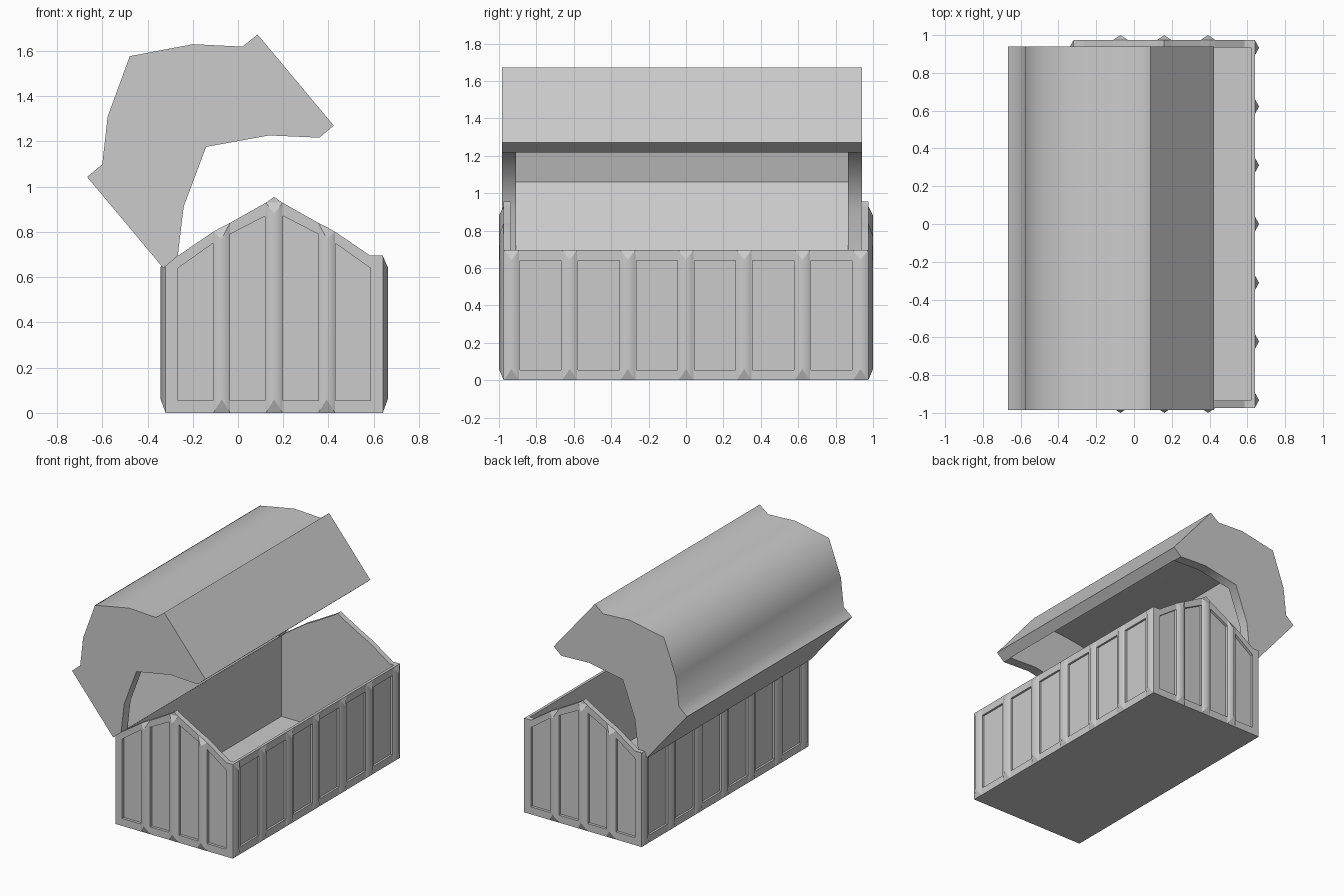
import bpy, bmesh, math
from mathutils import Vector

if "Cube" in bpy.data.objects:
    bpy.data.objects.remove(bpy.data.objects["Cube"])

CX = 0.16            # body centre in x
HX, HY = 0.48, 0.975  # body half sizes


def finish(name, bm):
    bmesh.ops.recalc_face_normals(bm, faces=bm.faces)
    me = bpy.data.meshes.new(name)
    bm.to_mesh(me)
    bm.free()
    ob = bpy.data.objects.new(name, me)
    bpy.context.collection.objects.link(ob)
    return ob


def add_prism(bm, pts, place, a, b, smooth=()):
    """Extrude a 2D profile from depth a to b; place maps (p, q, depth) to 3D."""
    lo = [bm.verts.new(place(p, q, a)) for p, q in pts]
    hi = [bm.verts.new(place(p, q, b)) for p, q in pts]
    bm.faces.new(lo)
    bm.faces.new(hi)
    n = len(pts)
    for i in range(n):
        j = (i + 1) % n
        f = bm.faces.new((lo[i], lo[j], hi[j], hi[i]))
        f.smooth = i in smooth


def prism(name, pts, place, a, b, smooth=()):
    bm = bmesh.new()
    add_prism(bm, pts, place, a, b, smooth)
    return finish(name, bm)


def cut(ob, cutter):
    m = ob.modifiers.new("cut", 'BOOLEAN')
    m.operation, m.solver, m.object = 'DIFFERENCE', 'EXACT', cutter
    bpy.context.view_layer.objects.active = ob
    bpy.ops.object.modifier_apply(modifier=m.name)
    bpy.data.objects.remove(cutter)


def end_place(p, z, y):    # profile in x-z, extruded along y
    return Vector((CX + p, y, z))


def side_place(p, z, x):   # profile in y-z, extruded along x
    return Vector((CX + x, p, z))


# Body: gabled box, hollowed
half = [(0.48, 0.695), (0.425, 0.695), (0.27, 0.80), (0.235, 0.82), (0.195, 0.84), (0.035, 0.93)]
gable = [(-HX, 0), (HX, 0)] + half + [(0, 0.955)] + [(-p, z) for p, z in reversed(half)]
body = prism("chest_body", gable, end_place, -HY, HY)
cut(body, prism("hollow", [(-0.46, 0.07), (0.46, 0.07), (0.46, 1.2), (-0.46, 1.2)],
                end_place, -0.935, 0.935))

# Recessed panels on all four walls
bm = bmesh.new()
end_panels = [(0.04, 0.195, 0.87, 0.79), (0.27, 0.425, 0.75, 0.64)]
for s in (-1, 1):
    for m in (-1, 1):
        for p0, p1, z0, z1 in end_panels:
            pts = [(m * p0, 0.055), (m * p1, 0.055), (m * p1, z1), (m * p0, z0)]
            add_prism(bm, pts, end_place, s * (HY - 0.02), s * (HY + 0.05))
    for i in range(6):
        c = (i - 2.5) * 0.311
        pts = [(c - 0.11, 0.055), (c + 0.11, 0.055), (c + 0.11, 0.64), (c - 0.11, 0.64)]
        add_prism(bm, pts, side_place, s * (HX - 0.015), s * (HX + 0.05))
cut(body, finish("panel_cutters", bm))


# Ridged ribs between the panels
def add_rib(bm, place, c, w, top, slope, base, out):
    v = [bm.verts.new(place(*k)) for k in (
        (c - w, 0, base), (c + w, 0, base),
        (c + w, top + slope * w, base), (c - w, top - slope * w, base),
        (c, 0.06, out), (c, top - 0.05, out))]
    for f in ((0, 1, 4), (1, 2, 5, 4), (2, 3, 5), (3, 0, 4, 5), (3, 2, 1, 0)):
        face = bm.faces.new([v[i] for i in f])
        face.smooth = len(f) == 4 and f != (3, 2, 1, 0)


bm = bmesh.new()
for s in (-1, 1):
    for c, top, slope in ((-0.232, 0.82, 0.55), (0, 0.93, 0), (0.232, 0.82, -0.55)):
        add_rib(bm, end_place, c, 0.037, top, slope, s * HY, s)
    for i in range(7):
        c = max(-0.935, min(0.935, (i - 3) * 0.311))
        add_rib(bm, side_place, c, 0.04, 0.694, 0, s * HX, s * (HX + 0.022))
finish("wall_ribs", bm)

# Lid: opened about the rear hinge by 40 degrees
A = math.radians(39.9)
CA, SA = math.cos(A), math.sin(A)


def lid_place(u, v, y):
    return Vector((-0.33 + u * CA - v * SA, y, 0.64 + u * SA + v * CA))


roof = [(0, 0), (0, 0.525), (0.087, 0.525), (0.241, 0.672), (0.487, 0.814),
        (0.736, 0.675), (0.896, 0.527), (0.982, 0.525), (0.982, 0)]
lid = prism("lid", roof, lid_place, -0.985, 0.94, smooth=range(1, 7))

# Lid cavity, then the arched opening through both ends
cavity = [(0.08, -0.06), (0.08, 0.48), (0.25, 0.60), (0.489, 0.745),
          (0.73, 0.60), (0.902, 0.48), (0.902, -0.06)]
cut(lid, prism("lid_cavity", cavity, lid_place, -0.91, 0.865))
arch = [(0.083, -0.1), (0.083, 0), (0.242, 0.15), (0.489, 0.29),
        (0.735, 0.15), (0.899, 0), (0.899, -0.1)]
cut(lid, prism("lid_arch", arch, lid_place, -1.2, 1.2, smooth=range(1, 5)))
